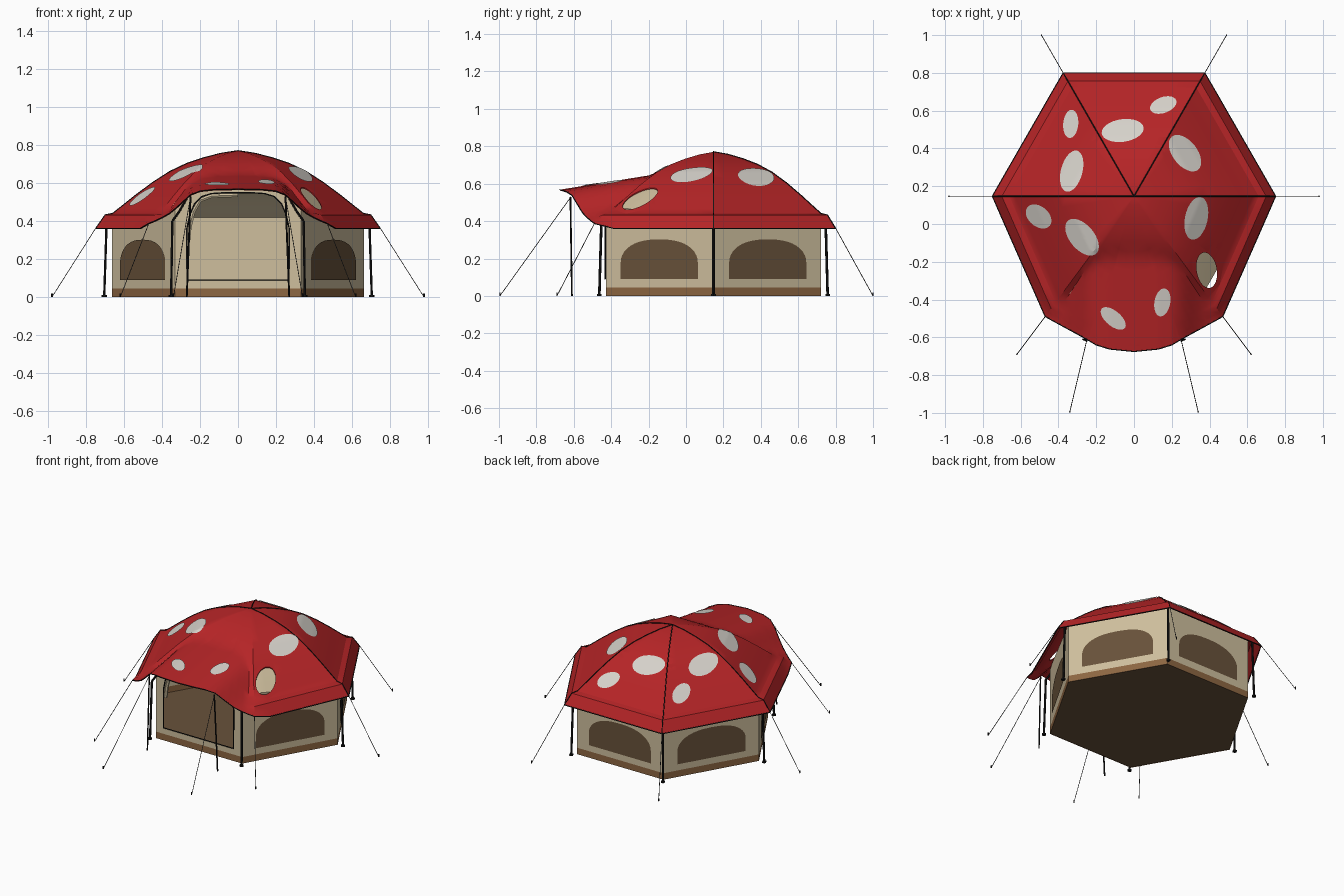
import bpy, bmesh, math
from mathutils import Vector
from mathutils.bvhtree import BVHTree

if "Cube" in bpy.data.objects:
    bpy.data.objects.remove(bpy.data.objects["Cube"])


def mat(name, rgb):
    m = bpy.data.materials.new(name)
    m.diffuse_color = (*rgb, 1)
    m.use_nodes = True
    m.node_tree.nodes["Principled BSDF"].inputs["Base Color"].default_value = m.diffuse_color
    return m


RED = mat("red canvas", (0.47, 0.018, 0.02))
TAN = mat("tan canvas", (0.62, 0.52, 0.34))
BROWN = mat("brown band", (0.27, 0.135, 0.055))
MESH = mat("dark brown mesh", (0.14, 0.085, 0.043))
WHITE = mat("off white", (0.68, 0.65, 0.6))
BLACK = mat("black", (0.008, 0.008, 0.008))
ROPE = mat("dark grey rope", (0.05, 0.05, 0.05))
CY = 0.147  # plan centre of the dome


def add(name, verts, faces, mats, rule=None, smooth=False):
    me = bpy.data.meshes.new(name)
    me.from_pydata([tuple(v) for v in verts], [], faces)
    for m in mats:
        me.materials.append(m)
    if rule:
        for p in me.polygons:
            p.material_index = rule(p.center)
    ob = bpy.data.objects.new(name, me)
    bpy.context.collection.objects.link(ob)
    if smooth:
        smooth_obj(ob)
    return ob


def smooth_obj(ob, deg=28):
    bpy.ops.object.select_all(action='DESELECT')
    ob.select_set(True)
    bpy.context.view_layer.objects.active = ob
    bpy.ops.object.shade_smooth_by_angle(angle=math.radians(deg))


def bake(ob):
    dg = bpy.context.evaluated_depsgraph_get()
    return bpy.data.meshes.new_from_object(ob.evaluated_get(dg))


def tube(name, paths, r, m, cyclic=False):
    cu = bpy.data.curves.new(name, 'CURVE')
    cu.dimensions, cu.bevel_depth, cu.bevel_resolution = '3D', r, 1
    cu.use_fill_caps = True
    for pts in paths:
        s = cu.splines.new('POLY')
        s.points.add(len(pts) - 1)
        for p, q in zip(s.points, pts):
            p.co = (*q, 1)
        s.use_cyclic_u = cyclic
    tmp = bpy.data.objects.new(name + "_path", cu)
    bpy.context.collection.objects.link(tmp)
    me = bake(tmp)
    bpy.data.objects.remove(tmp)
    me.materials.clear()
    me.materials.append(m)
    ob = bpy.data.objects.new(name, me)
    bpy.context.collection.objects.link(ob)
    smooth_obj(ob, 50)
    return ob


def interp(table, x):
    for (a, za), (b, zb) in zip(table, table[1:]):
        if x <= b:
            return za + (zb - za) * (x - a) / (b - a)
    return table[-1][1]


# Roof height: ribbed dome joined with an arched entrance canopy
PROFILE = [(0, .77), (.09, .756), (.18, .733), (.27, .703), (.36, .66), (.45, .602),
           (.54, .535), (.6, .487), (.66, .44), (.7, .432), (.75, .36)]
DROP = [(0, 0), (.13, .005), (.2, .016), (.25, .04), (.3, .09), (.35, .14),
        (.41, .18), (.47, .21), (.6, .35), (.8, .6)]
HEX = [(.75, CY), (.375, .8), (-.375, .8), (-.75, CY), (-.47, -.49), (.47, -.49)]


def height(x, y):
    t = 0
    for (ax, ay), (bx, by) in zip(HEX, HEX[1:] + HEX[:1]):
        n = Vector((by - ay, ax - bx))
        t = max(t, n.dot((x, y - CY)) / n.dot((ax, ay - CY)))
    z = interp(PROFILE, min(t, 1) * .75)
    if y < CY:
        z = max(z, .568 + (y + .675) * .16 - interp(DROP, abs(x)))
    return z


def split(pts, n):
    return [Vector(a).lerp(Vector(b), k / n)
            for a, b in zip(pts, pts[1:] + pts[:1]) for k in range(n)]


def shell(rim, rings, dz):
    # Fan of rings from the apex out to a plan outline
    n, verts, faces = len(rim), [(0, CY, height(0, CY) + dz)], []
    for t in rings:
        for p in rim:
            x, y = p.x * t, CY + (p.y - CY) * t
            verts.append((x, y, height(x, y) + dz))
    for i in range(n):
        j = (i + 1) % n
        faces.append((0, 1 + i, 1 + j))
        for k in range(len(rings) - 1):
            a, b = 1 + k * n, 1 + (k + 1) * n
            faces.append((a + i, b + i, b + j, a + j))
    return verts, faces


RINGS = [.06, .12, .18, .24, .3, .36, .42, .48, .54, .6, .66, .72, .76, .8,
         .84, .88, .905, .933, .967, 1]
FRONT = [(-.25, -.61), (-.2, -.64), (-.13, -.662), (0, -.675),
         (.13, -.662), (.2, -.64), (.25, -.61)]
rim = split(HEX[:5] + FRONT + HEX[5:], 6)
rv, rf = shell(rim, RINGS, 0)
bvh = BVHTree.FromPolygons([Vector(v) for v in rv], rf)
roof = add("roof", rv, rf, [RED])


def ellipse(cx, cy, a, b, deg, s, k, n=32):
    u, w = 2 * math.pi * k / n, math.radians(deg)
    px, py = a * s * math.cos(u), b * s * math.sin(u)
    return (cx + px * math.cos(w) - py * math.sin(w),
            cy + px * math.sin(w) + py * math.cos(w))


# Round vent cut through the roof
VENT = (.385, -.245, .095, .053, 100)
loop = [ellipse(*VENT, 1, k) for k in range(32)]
cutter = add("vent_cutter", [(x, y, z) for z in (.2, 1) for x, y in loop],
             [tuple(range(31, -1, -1)), tuple(range(32, 64))] +
             [(k, (k + 1) % 32, 32 + (k + 1) % 32, 32 + k) for k in range(32)], [RED])
cutter.hide_render = True
sol = roof.modifiers.new("thickness", 'SOLIDIFY')
sol.thickness, sol.offset = .005, -1
cut = roof.modifiers.new("vent", 'BOOLEAN')
cut.object, cut.operation, cut.solver = cutter, 'DIFFERENCE', 'EXACT'
roof.data = bake(roof)
bpy.data.objects.remove(cutter)
smooth_obj(roof)

# Pale spots laid over the roof
SPOTS = [(-.335, .53, .075, .04, 85), (-.33, .28, .112, .057, 75), (-.06, .495, .112, .06, 8),
         (.155, .63, .073, .042, 20), (.27, .375, .112, .065, -52), (.33, .03, .115, .06, 78),
         (-.505, .04, .077, .053, -40), (-.275, -.07, .115, .065, -50),
         (-.11, -.5, .08, .04, -40), (.15, -.415, .075, .042, 80)]
for i, sp in enumerate(SPOTS):
    pts = [sp[:2]] + [ellipse(*sp, s / 6, k) for s in range(1, 7) for k in range(32)]
    verts = []
    for x, y in pts:
        hit = bvh.ray_cast(Vector((x, y, 2)), Vector((0, 0, -1)))[0]
        verts.append((x, y, (hit.z if hit else height(x, y)) + .006))
    faces = []
    for k in range(32):
        j = (k + 1) % 32
        faces.append((0, 1 + k, 1 + j))
        faces += [(a + k, a + 32 + k, a + 32 + j, a + j) for a in range(1, 161, 32)]
    add(f"spot_{i + 1}", verts, faces, [WHITE], smooth=True)

# Piping along the ridges and the eave
ridges = [[(x * t, CY + (y - CY) * t, height(x * t, CY + (y - CY) * t) + .001)
           for t in [0] + RINGS] for x, y in HEX[:4]]
tube("ridge_piping", ridges, .003, BLACK)
tube("eave_piping", [[(p.x, p.y, height(p.x, p.y)) for p in rim]], .003, BLACK, True)

# Six walls with a brown band; the front one has an arched doorway
R = .664
corners = [(R * math.cos(math.radians(a)), CY + R * math.sin(math.radians(a)))
           for a in range(0, 360, 60)]
DOOR = [(0, .55), (.08, .549), (.14, .545), (.19, .53), (.23, .49), (.255, .43), (.27, .36)]
door_x = [-.332] + [-x for x, _ in DOOR[::-1]] + [x for x, _ in DOOR[1:]] + [.332]
for i, name in enumerate(["back_right", "back", "back_left", "front_left", "front", "front_right"]):
    a, b = Vector(corners[i]), Vector(corners[(i + 1) % 6])
    front = name == "front"
    cols = [Vector((x, a.y)) for x in door_x] if front else [a.lerp(b, k / 8) for k in range(9)]
    verts, faces = [], []
    for p, q in zip(cols, cols[1:]):
        spans = [(0, 0, .045, .045)]
        tp, tq = height(*p) - .02, height(*q) - .02
        if front and abs(p.x + q.x) < .54:
            spans += [(.045, .045, .09, .09),
                      (interp(DOOR, abs(p.x)), interp(DOOR, abs(q.x)), tp, tq)]
        else:
            spans.append((.045, .045, tp, tq))
        for z0, z1, z2, z3 in spans:
            n = len(verts)
            verts += [(*p, z0), (*q, z1), (*q, z3), (*p, z2)]
            faces.append((n, n + 1, n + 2, n + 3))
    add(name + "_wall", verts, faces, [TAN, BROWN], lambda c: int(c.z < .04))
    if not front:  # arched mesh window
        out = Vector((b.y - a.y, a.x - b.x)).normalized() * .005
        d, mid = (b - a).normalized(), (a + b) / 2 + out
        arch = [(-.238, .09), (.238, .09)] + [
            (.238 * math.cos(u) ** .8 if math.cos(u) > 0 else -.238 * (-math.cos(u)) ** .8,
             .18 + .122 * math.sin(u)) for u in [math.pi * k / 20 for k in range(21)]]
        add(name + "_window", [(*(mid + d * s), z) for s, z in arch],
            [tuple(range(len(arch)))], [MESH])

# Floor and inner ceiling
add("floor", [(x, y, .003) for x, y in corners], [tuple(range(6))], [MESH])
lv, lf = shell(split(corners, 8), [k / 12 for k in range(1, 13)], -.02)
add("ceiling_liner", lv, lf, [TAN], smooth=True)

# Doorway trim and rolled door flap
edge = [(-.27, .09)] + [(-x, z) for x, z in DOOR[::-1]] + DOOR[1:] + [(.27, .09)]
tube("door_trim", [[(x, -.433, z) for x, z in edge]], .004, BLACK, True)
tube("rolled_flap", [[(x, -.42, z) for x, z in
     [(-.262, .3), (-.255, .37), (-.235, .45), (-.2, .51), (-.14, .532), (0, .537)]]], .012, TAN)

# Poles, with feet, at each corner and under the canopy
poles, feet = [], []
for a in range(0, 360, 60):
    c, s = math.cos(math.radians(a)), math.sin(math.radians(a))
    poles.append([(.705 * c, CY + .705 * s, 0), (.692 * c, CY + .692 * s, .4)])
    feet.append([(.705 * c, CY + .705 * s, 0), (.705 * c, CY + .705 * s, .01)])
for s in (-1, 1):
    poles.append([(.346 * s, -.452, .4), (.31 * s, -.455, .45), (.27 * s, -.46, .52)])
tube("corner_poles", poles, .007, BLACK)
tube("canopy_poles", [[(.27 * s, -.61, 0), (.25 * s, -.618, .53)] for s in (-1, 1)], .005, BLACK)
tube("pole_feet", feet, .014, BLACK)

# Guy ropes and pegs
ROPES = [((.375, .8, .362), (.49, 1, 0)), ((.75, CY, .362), (.98, CY, 0)),
         ((.47, -.49, .387), (.62, -.69, 0)), ((.25, -.615, .53), (.34, -.995, 0))]
both = [[(s * x, y, z) for x, y, z in r] for r in ROPES for s in (-1, 1)]
tube("guy_ropes", both, .002, ROPE)
tube("pegs", [[(*r[1][:2], 0), (*r[1][:2], .018)] for r in both], .004, BLACK)
